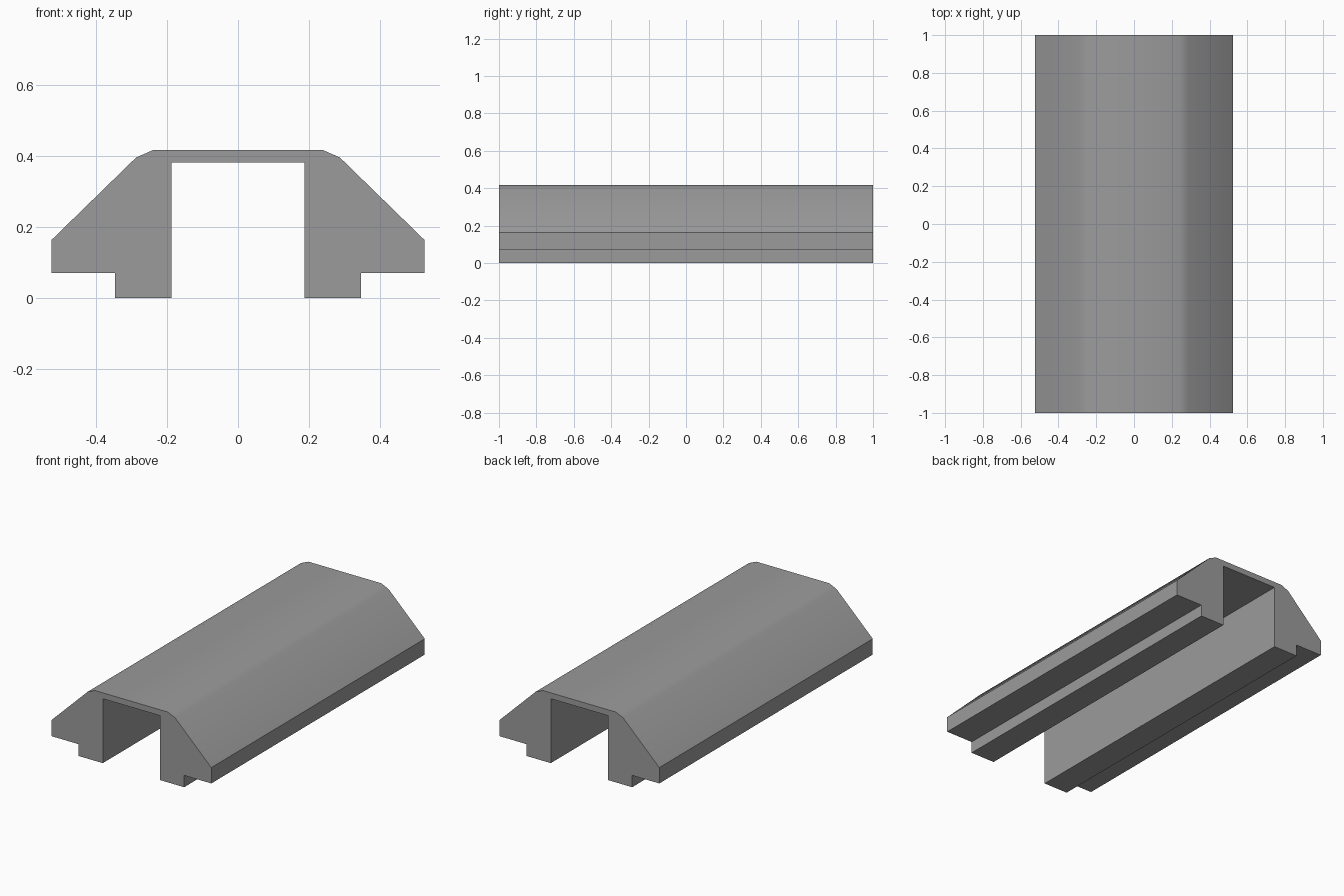
import bpy
import bmesh
import math

if "Cube" in bpy.data.objects:
    bpy.data.objects.remove(bpy.data.objects["Cube"])

# Single grey material
grey = bpy.data.materials.new("mid_grey")
grey.diffuse_color = (0.33, 0.33, 0.33, 1.0)
grey.use_nodes = True
grey.node_tree.nodes["Principled BSDF"].inputs["Base Color"].default_value = grey.diffuse_color

# Right half of the cross-section (x, z), from inner ceiling round to the crown
half = [(0.187, 0.382), (0.187, 0.0), (0.347, 0.0), (0.347, 0.07),
        (0.525, 0.07), (0.525, 0.164), (0.287, 0.396), (0.239, 0.417)]
profile = half + [(-x, z) for x, z in reversed(half)]

# Channel cover: the mirrored profile extruded along its length
bm = bmesh.new()
front = bm.faces.new([bm.verts.new((x, -1.0, z)) for x, z in profile])
ext = bmesh.ops.extrude_face_region(bm, geom=[front])
for v in ext["geom"]:
    if isinstance(v, bmesh.types.BMVert):
        v.co.y = 1.0
bmesh.ops.recalc_face_normals(bm, faces=bm.faces)
mesh = bpy.data.meshes.new("channel_cover")
bm.to_mesh(mesh)
bm.free()
mesh.materials.append(grey)
cover = bpy.data.objects.new("channel_cover", mesh)
bpy.context.collection.objects.link(cover)

# Smooth the bevelled crown, keep the other edges crisp
bpy.context.view_layer.objects.active = cover
cover.select_set(True)
bpy.ops.object.shade_smooth_by_angle(angle=math.radians(30))
